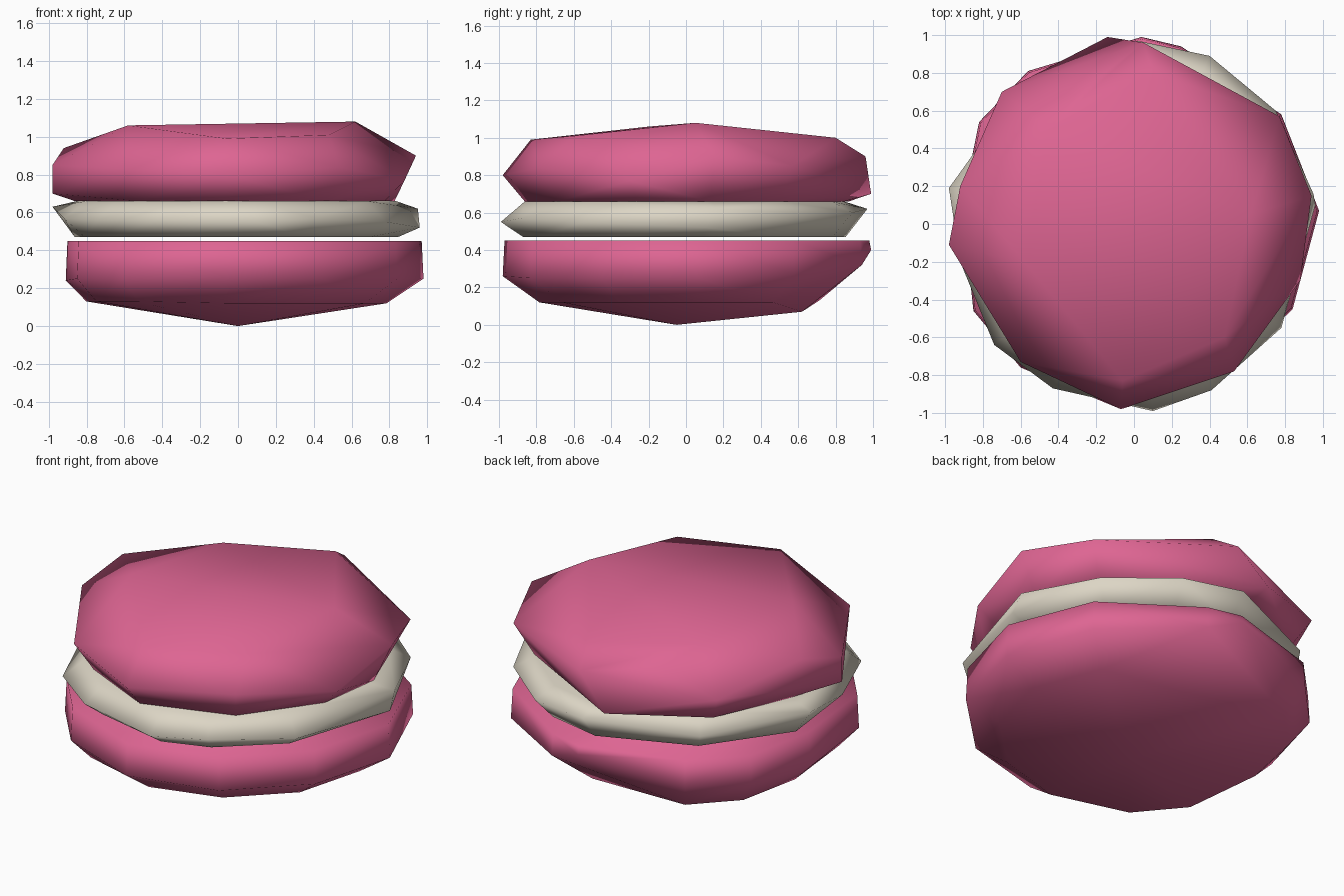
import bpy
import bmesh
from mathutils import Vector

if "Cube" in bpy.data.objects:
    bpy.data.objects.remove(bpy.data.objects["Cube"], do_unlink=True)


def make_material(name, colour):
    material = bpy.data.materials.new(name)
    material.use_nodes = True
    material.diffuse_color = colour
    shader = material.node_tree.nodes["Principled BSDF"]
    shader.inputs["Base Color"].default_value = colour
    shader.inputs["Roughness"].default_value = 0.7
    return material


def shrunken_ring(rim, scale, height):
    """Repeat a rim at another height, pulled towards the middle."""
    return [(x * scale, y * scale, height) for x, y, z in rim]


def make_layer(name, points, material, dent=None):
    """Wrap a faceted, smooth-shaded skin around the points."""
    bm = bmesh.new()
    for point in points:
        bm.verts.new(point)
    bmesh.ops.convex_hull(bm, input=bm.verts[:])
    loose = [v for v in bm.verts if not v.link_faces]
    bmesh.ops.delete(bm, geom=loose, context="VERTS")

    # Press one facet inwards
    if dent:
        target = Vector(dent)
        facet = min(bm.faces, key=lambda f: (f.calc_center_median() - target).length)
        poked = bmesh.ops.poke(bm, faces=[facet])
        for vert in poked["verts"]:
            vert.co = vert.co.lerp(Vector((0, 0, vert.co.z)), 0.08)

    bmesh.ops.recalc_face_normals(bm, faces=bm.faces[:])
    for face in bm.faces:
        face.smooth = True
    mesh = bpy.data.meshes.new(name)
    bm.to_mesh(mesh)
    bm.free()
    mesh.materials.append(material)
    layer = bpy.data.objects.new(name, mesh)
    bpy.context.collection.objects.link(layer)
    return layer


pink = make_material("raspberry pink", (0.73, 0.13, 0.29, 1))
cream = make_material("cream", (0.72, 0.67, 0.56, 1))

# Upper shell: uneven rim, domed crown and flat underside
upper_rim = [
    (-.07, -.98, .8), (.53, -.78, .84), (.88, -.3, .77), (.94, .15, .9),
    (.77, .57, .85), (.05, .96, .9), (-.14, .99, .7), (-.7, .7, .82),
    (-.92, .2, .94), (-.98, -.11, .85), (-.6, -.73, .83),
]
crown = [
    (-.58, -.2, 1.06), (.62, .05, 1.08), (-.06, -.83, .99),
    (.48, -.6, 1.01), (.1, .8, 1), (-.45, .5, 1.02), (-.98, -.11, .7),
]
make_layer("upper_shell", upper_rim + crown + shrunken_ring(upper_rim, .88, .66),
           pink, dent=(-.4, .8, .85))

# Cream filling: thin tilted disc
filling_rim = [
    (.1, -.99, .55), (.41, -.88, .57), (.78, -.55, .55), (.96, .1, .52),
    (.95, .16, .62), (.75, .6, .6), (.4, .89, .6), (.02, .97, .62),
    (-.6, .72, .58), (-.98, .19, .63), (-.92, -.2, .57), (-.74, -.64, .56),
    (-.43, -.87, .56),
]
make_layer("cream_filling",
           filling_rim + shrunken_ring(filling_rim, .87, .66)
           + shrunken_ring(filling_rim, .88, .47), cream)

# Lower shell: upright wall tapering to a shallow point
lower_rim = [
    (-.07, -.98, .26), (.45, -.83, .25), (.84, -.45, .25), (.98, .07, .25),
    (.78, .58, .27), (.25, .94, .32), (.04, .99, .4), (-.56, .81, .3),
    (-.82, .54, .28), (-.91, .1, .24), (-.85, -.46, .25), (-.6, -.76, .25),
]
underside = shrunken_ring(lower_rim[:5], .8, .12) + shrunken_ring(lower_rim[7:], .88, .13)
underside += [(.2, .62, .07), (0, -.05, 0)]
make_layer("lower_shell",
           lower_rim + shrunken_ring(lower_rim, .99, .45) + underside, pink)
